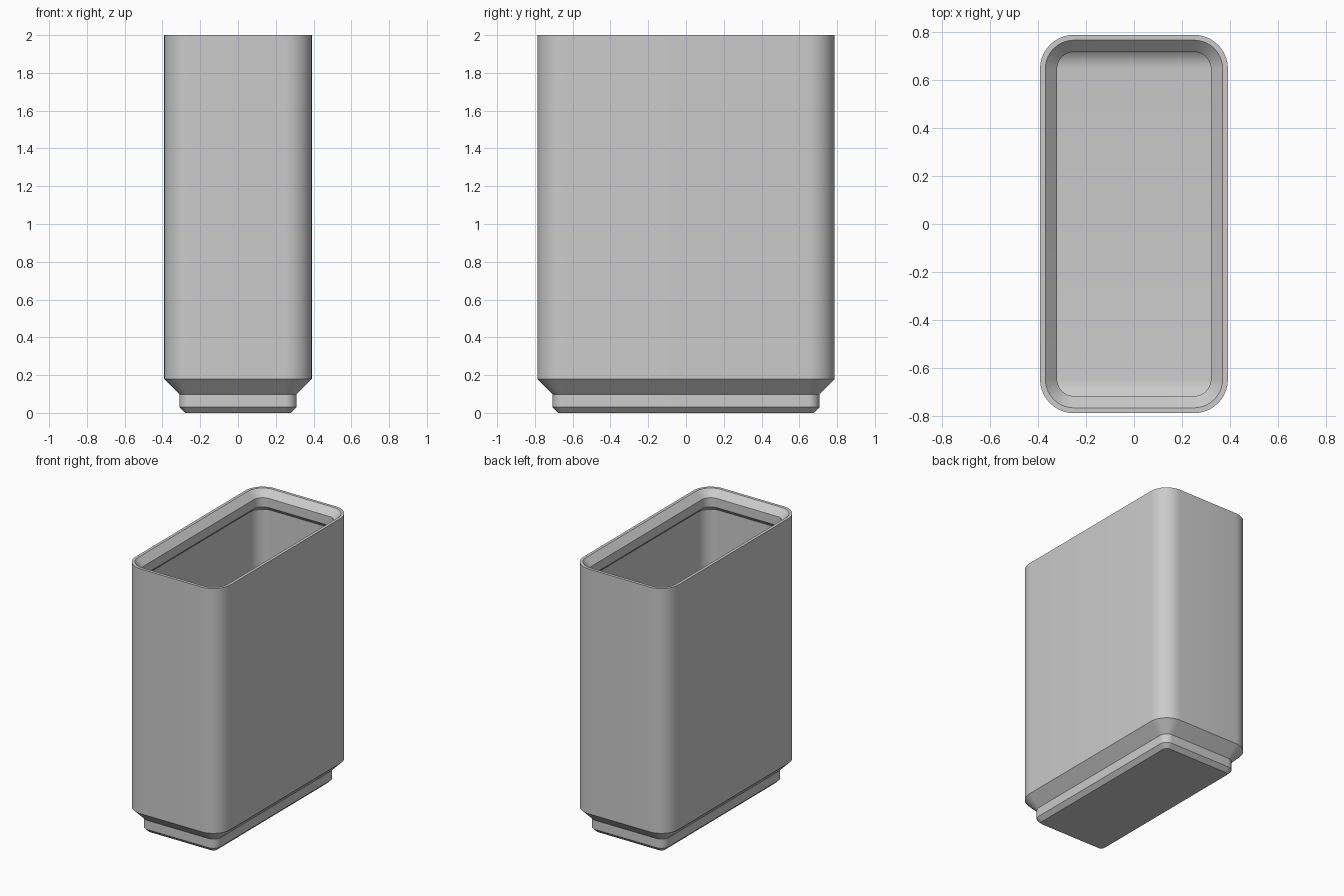
import bpy, bmesh, math

if "Cube" in bpy.data.objects:
    bpy.data.objects.remove(bpy.data.objects["Cube"], do_unlink=True)

HALF_X, HALF_Y, RADIUS = 0.391, 0.787, 0.141
STEPS = 10          # segments per rounded corner
WALL = 0.036        # wall thickness
FLOOR = 0.264       # height of the inner floor
FILLET = 0.105      # curve between floor and end walls


def rounded_ring(bm, inset, z, y_limit=10.0):
    """Rounded rectangle offset inward, optionally cut off at +-y_limit."""
    r = RADIUS - inset
    cx, cy = HALF_X - RADIUS, HALF_Y - RADIUS
    ring = []
    for corner, (sx, sy) in enumerate([(1, 1), (-1, 1), (-1, -1), (1, -1)]):
        for i in range(STEPS + 1):
            a = math.pi / 2 * (corner + i / STEPS)
            x = sx * cx + r * math.cos(a)
            y = sy * cy + r * math.sin(a)
            ring.append(bm.verts.new((x, max(-y_limit, min(y_limit, y)), z)))
    return ring


# Outer shell and stacking lip: (inset, height), from the foot up and back inside
profile = [
    (0.111, 0.0), (0.081, 0.03), (0.081, 0.098), (0.0, 0.179),   # stepped foot
    (0.0, 2.0), (0.022, 2.0),                                    # wall and rim
    (0.071, 1.951), (0.071, 1.883), (WALL, 1.848),               # lip
]

bm = bmesh.new()
rings = [rounded_ring(bm, inset, z) for inset, z in profile]

# Cavity: straight walls that curve into the floor at both ends
inner_y = HALF_Y - WALL
for i in range(STEPS + 1):
    a = math.pi / 2 * i / STEPS
    rings.append(rounded_ring(bm, WALL, FLOOR + FILLET * (1 - math.sin(a)),
                              inner_y - FILLET * (1 - math.cos(a))))

# Skin the rings and close the underside and the floor
for lower, upper in zip(rings, rings[1:]):
    n = len(lower)
    for i in range(n):
        j = (i + 1) % n
        bm.faces.new((lower[i], lower[j], upper[j], upper[i]))
bm.faces.new(list(reversed(rings[0])))
bm.faces.new(rings[-1])
bmesh.ops.remove_doubles(bm, verts=bm.verts, dist=0.00001)
bmesh.ops.recalc_face_normals(bm, faces=bm.faces)

mesh = bpy.data.meshes.new("storage_bin")
bm.to_mesh(mesh)
bm.free()
storage_bin = bpy.data.objects.new("storage_bin", mesh)
bpy.context.collection.objects.link(storage_bin)

# Plain grey plastic
grey = bpy.data.materials.new("light_grey")
grey.use_nodes = True
colour = (0.6, 0.6, 0.6, 1.0)
grey.diffuse_color = colour
grey.node_tree.nodes["Principled BSDF"].inputs["Base Color"].default_value = colour
mesh.materials.append(grey)

bpy.ops.object.select_all(action="DESELECT")
storage_bin.select_set(True)
bpy.context.view_layer.objects.active = storage_bin
bpy.ops.object.shade_smooth_by_angle(angle=math.radians(30))
